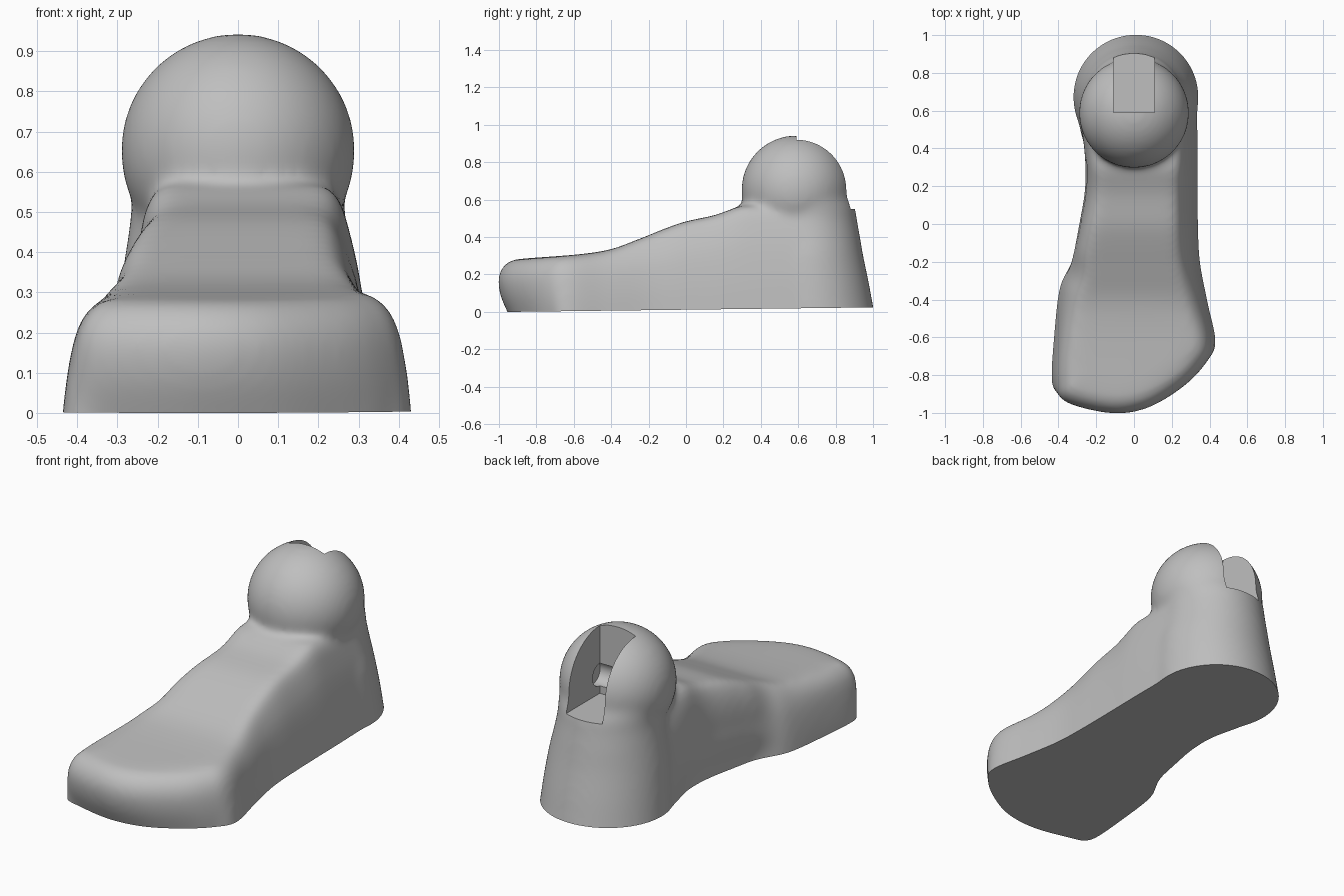
import bpy, bmesh, math
from mathutils import Vector

cube = bpy.data.objects.get("Cube")
if cube:
    bpy.data.objects.remove(cube, do_unlink=True)

grey = bpy.data.materials.new("plain_grey")
grey.use_nodes = True
grey.diffuse_color = (0.52, 0.52, 0.52, 1)
grey.node_tree.nodes["Principled BSDF"].inputs["Base Color"].default_value = (0.52, 0.52, 0.52, 1)


def make_object(name, bm):
    bmesh.ops.recalc_face_normals(bm, faces=bm.faces)
    mesh = bpy.data.meshes.new(name)
    bm.to_mesh(mesh)
    bm.free()
    mesh.materials.append(grey)
    obj = bpy.data.objects.new(name, mesh)
    bpy.context.collection.objects.link(obj)
    return obj


def loft(name, rings):
    """Skin a list of closed rings and cap both ends."""
    bm = bmesh.new()
    loops = [[bm.verts.new(p) for p in ring] for ring in rings]
    n = len(loops[0])
    for a, b in zip(loops, loops[1:]):
        for i in range(n):
            j = (i + 1) % n
            bm.faces.new((a[i], a[j], b[j], b[i]))
    bm.faces.new(loops[0])
    bm.faces.new(loops[-1])
    return make_object(name, bm)


def spline(points, steps):
    """Catmull-Rom samples through the points."""
    pts = [Vector(p) for p in points]
    pts = [2 * pts[0] - pts[1]] + pts + [2 * pts[-1] - pts[-2]]
    out = []
    for a, b, c, d in zip(pts, pts[1:], pts[2:], pts[3:]):
        for s in range(steps):
            t = s / steps
            out.append(0.5 * (2 * b + (c - a) * t + (2 * a - 5 * b + 4 * c - d) * t * t
                              + (3 * b - a - 3 * c + d) * t ** 3))
    return out + [pts[-2]]


def smoothstep(lo, hi, v):
    t = min(1, max(0, (v - lo) / (hi - lo)))
    return t * t * (3 - 2 * t)


def sole(y):
    return 0.0125 * (y + 0.95)


def apply_modifier(obj, kind, **settings):
    mod = obj.modifiers.new(kind.lower(), kind)
    for key, value in settings.items():
        setattr(mod, key, value)
    bpy.context.view_layer.objects.active = obj
    bpy.ops.object.modifier_apply(modifier=mod.name)


def combine(obj, other, operation):
    apply_modifier(obj, 'BOOLEAN', operation=operation, solver='EXACT', object=other)
    bpy.data.objects.remove(other, do_unlink=True)


# Footprint: along the right side, round the toes, back along the left side
outline = [(-.3, .62), (-.28, .4), (-.276, .2), (-.308, 0), (-.352, -.22), (-.397, -.36),
           (-.423, -.6), (-.436, -.82), (-.409, -.915), (-.308, -.967), (-.1, -1.005),
           (.08, -.975), (.25, -.88), (.372, -.767), (.433, -.64), (.39, -.42),
           (.348, -.2), (.338, 0), (.336, .2), (.336, .4), (.333, .62)]
path = spline(outline, 6)

# Instep height along the length
crest = spline([(-1, .28), (-.8, .29), (-.55, .31), (-.4, .335), (-.25, .39), (-.1, .45),
                (0, .484), (.15, .516), (.24, .548), (.3, .568), (.4, .565), (.62, .555)], 10)


def height(y):
    for a, b in zip(crest, crest[1:]):
        if y <= b.x:
            return a.y + (b.y - a.y) * max(0, y - a.x) / (b.x - a.x)
    return crest[-1].y


# Wall profile: height fraction, then inset at ankle, midfoot, toe side and toe front
wall = spline([(-.3, -.01, -.01, -.005, .09), (0, 0, 0, 0, .05), (.3, .012, .012, .01, .014),
               (.6, .035, .035, .026, 0), (.8, .06, .065, .047, .016), (.92, .08, .092, .078, .045),
               (.98, .105, .116, .115, .08), (1, .14, .155, .18, .16)], 3)


def wall_column(i):
    p = path[i]
    tangent = path[min(i + 1, len(path) - 1)] - path[max(i - 1, 0)]
    inward = Vector((-tangent.y, tangent.x)).normalized()
    toe = smoothstep(-.15, -.7, p.y)
    rear = smoothstep(.05, .4, p.y)
    front = max(0, inward.y) ** 2 * toe
    # Inner arch: steeper wall, tucked in at the sole
    arch = smoothstep(-.3, -.12, p.y) * (1 - smoothstep(.3, .55, p.y)) if p.x < 0 else 0
    column = []
    for f, ankle, mid, side, nose in wall:
        inset = ankle * rear + mid * (1 - toe - rear) + side * (toe - front) + nose * front
        inset += arch * (.035 * smoothstep(.4, 0, f) - .03 * smoothstep(.4, .9, f))
        q = p + inward * inset
        column.append((q.x, q.y, sole(q.y) + f * (height(q.y) - sole(q.y))))
    return column


# Foot body: paired wall columns skinned into one closed skin that ends at the toe
half = len(path) // 2
tip_column = wall_column(half)
bm = bmesh.new()
rows = [[bm.verts.new(p) for p in wall_column(i) + wall_column(len(path) - 1 - i)[::-1]]
        for i in range(half)]
tip = [bm.verts.new(p) for p in tip_column]
rows.append(tip + tip[::-1])
n = len(rows[0])
for a, b in zip(rows, rows[1:]):
    for i in range(n):
        j = (i + 1) % n
        bm.faces.new(list(dict.fromkeys((a[i], a[j], b[j], b[i]))))
bm.faces.new(rows[0])
bmesh.ops.triangulate(bm, faces=[f for f in bm.faces if len(f.verts) == 4])
foot = make_object("foot", bm)

# Heel column rising into the ankle: height, centre x, centre y, radius
heel_rings = []
for z, cx, cy, r in spline([(-.1, .01, .685, .342), (.02, .01, .672, .331), (.15, .01, .659, .32),
                            (.3, .008, .645, .303), (.4, .003, .648, .283), (.5, 0, .647, .266),
                            (.56, 0, .637, .267), (.62, 0, .6, .278), (.65, 0, .59, .27)], 4):
    heel_rings.append([(cx + r * math.cos(math.tau * k / 64),
                        cy + r * math.sin(math.tau * k / 64), z) for k in range(64)])
heel = loft("heel", heel_rings)

# Ankle ball
bm = bmesh.new()
bmesh.ops.create_uvsphere(bm, u_segments=64, v_segments=40, radius=.292)
bmesh.ops.translate(bm, verts=bm.verts, vec=(0, .588, .652))
ball = make_object("ankle_ball", bm)

# Join the parts and melt their seams into soft fillets
combine(foot, heel, 'UNION')
combine(foot, ball, 'UNION')
apply_modifier(foot, 'REMESH', mode='VOXEL', voxel_size=.014)
apply_modifier(foot, 'SMOOTH', factor=.5, iterations=30)

# Flat, slightly tilted sole
bm = bmesh.new()
bm.from_mesh(foot.data)
bmesh.ops.bisect_plane(bm, geom=bm.verts[:] + bm.edges[:] + bm.faces[:], dist=1e-5,
                       plane_co=(0, 0, sole(0)), plane_no=(0, .0125, -1), clear_outer=True)
bmesh.ops.holes_fill(bm, edges=[e for e in bm.edges if e.is_boundary])
bmesh.ops.recalc_face_normals(bm, faces=bm.faces)
bm.to_mesh(foot.data)
bm.free()

# Slot at the back of the ball
bm = bmesh.new()
bmesh.ops.create_cube(bm, size=1)
bmesh.ops.scale(bm, verts=bm.verts, vec=(.218, .6, .6))
bmesh.ops.translate(bm, verts=bm.verts, vec=(0, .89, .85))
combine(foot, make_object("slot_cutter", bm), 'DIFFERENCE')

# Round hinge socket running crosswise through the slot's front corner
ends = [[(x, .59 + .062 * math.cos(math.tau * k / 32), .653 + .062 * math.sin(math.tau * k / 32))
         for k in range(32)] for x in (-.15, .15)]
combine(foot, loft("socket_cutter", ends), 'DIFFERENCE')

foot.select_set(True)
bpy.context.view_layer.objects.active = foot
bpy.ops.object.shade_smooth_by_angle(angle=math.radians(40))
